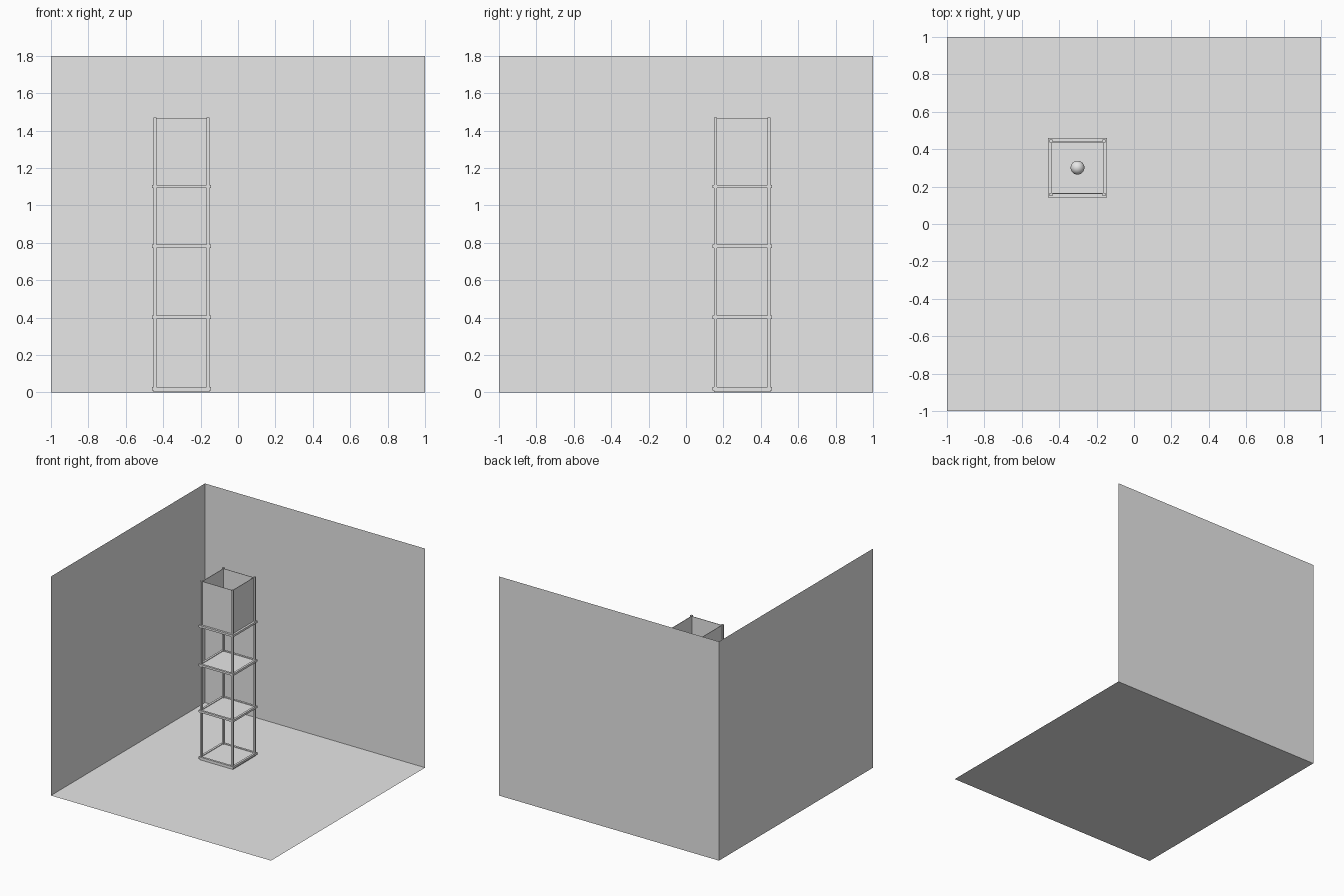
import bpy
import bmesh
from mathutils import Matrix, Vector

cube = bpy.data.objects.get("Cube")
if cube:
    bpy.data.objects.remove(cube, do_unlink=True)

grey = bpy.data.materials.new("plain grey")
grey.use_nodes = True
grey.diffuse_color = (0.8, 0.8, 0.8, 1)
grey.node_tree.nodes["Principled BSDF"].inputs["Base Color"].default_value = (0.8, 0.8, 0.8, 1)

CENTRE = Vector((-0.302, 0.301, 0))
TOP = 1.47
LEG = 0.016


def finish(name, bm, location=(0, 0, 0)):
    mesh = bpy.data.meshes.new(name)
    bm.to_mesh(mesh)
    bm.free()
    mesh.materials.append(grey)
    obj = bpy.data.objects.new(name, mesh)
    obj.location = location
    bpy.context.collection.objects.link(obj)
    return obj


def add_box(bm, lo, hi):
    lo, hi = Vector(lo), Vector(hi)
    size = Matrix.Diagonal((*(hi - lo), 1))
    bmesh.ops.create_cube(bm, size=1, matrix=Matrix.Translation((lo + hi) / 2) @ size)


def sheet(name, corners):
    bm = bmesh.new()
    bm.faces.new([bm.verts.new(c) for c in corners])
    return finish(name, bm)


def add_ring(bm, outer, width, z0, z1):
    # square frame made of four bars
    inner = outer - width
    for s in (-1, 1):
        a, b = sorted((s * inner, s * outer))
        add_box(bm, (-outer, a, z0), (outer, b, z1))
        add_box(bm, (a, -inner, z0), (b, inner, z1))


# Room corner: floor and two walls
H = 1.8
sheet("floor", [(-1, -1, 0), (1, -1, 0), (1, 1, 0), (-1, 1, 0)])
sheet("back_wall", [(-1, 1, 0), (1, 1, 0), (1, 1, H), (-1, 1, H)])
sheet("side_wall", [(-1, -1, 0), (-1, 1, 0), (-1, 1, H), (-1, -1, H)])

# Four upright legs
bm = bmesh.new()
for sx in (-1, 1):
    for sy in (-1, 1):
        x, y = sx * 0.142, sy * 0.142
        add_box(bm, (x - LEG / 2, y - LEG / 2, 0.001), (x + LEG / 2, y + LEG / 2, TOP))
finish("legs", bm, CENTRE)

# Plinth under the lowest shelf
bm = bmesh.new()
add_ring(bm, 0.15, LEG, 0.001, 0.011)
finish("plinth", bm, CENTRE)

# Shelves: a rim around a thin panel
for i, z in enumerate((0.011, 0.393, 0.773, 1.092)):
    bm = bmesh.new()
    add_ring(bm, 0.158, 0.017, z, z + 0.017)
    add_box(bm, (-0.141, -0.141, z + 0.006), (0.141, 0.141, z + 0.012))
    finish(f"shelf_{i + 1}", bm, CENTRE)

# Open lampshade made of thin panels between the legs
bm = bmesh.new()
add_ring(bm, 0.14, 0.004, 1.105, TOP - 0.004)
finish("lampshade", bm, CENTRE)

# Round bulb inside the shade
bm = bmesh.new()
bmesh.ops.create_uvsphere(bm, u_segments=32, v_segments=16, radius=0.037)
for face in bm.faces:
    face.smooth = True
finish("bulb", bm, CENTRE + Vector((0, 0, 1.27)))
